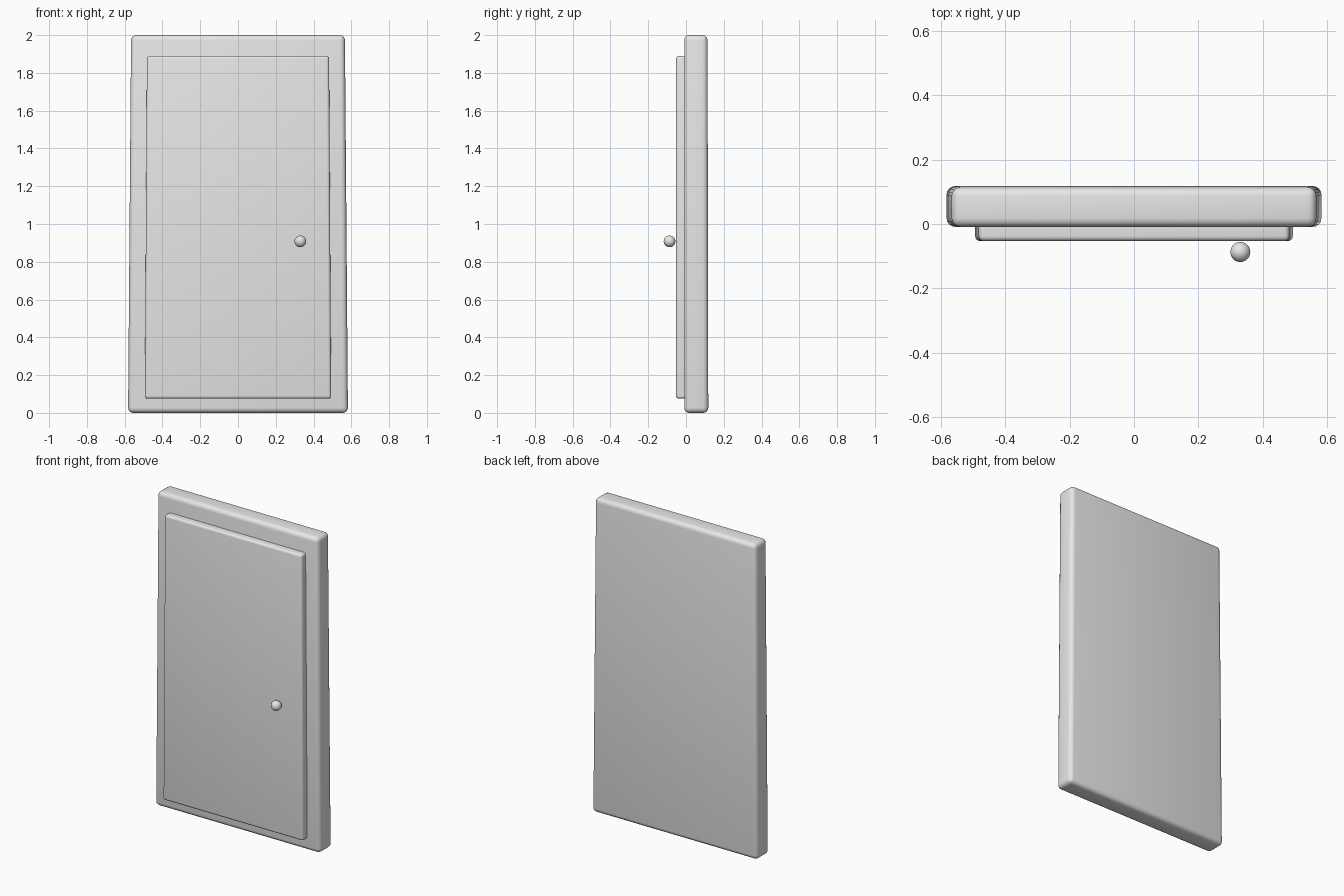
import bpy, bmesh

if "Cube" in bpy.data.objects:
    bpy.data.objects.remove(bpy.data.objects["Cube"])

grey = bpy.data.materials.new("plain grey")
grey.diffuse_color = (0.8, 0.8, 0.8, 1)
grey.use_nodes = True
grey.node_tree.nodes["Principled BSDF"].inputs["Base Color"].default_value = grey.diffuse_color


def finish(obj):
    obj.data.materials.append(grey)
    bpy.ops.object.select_all(action='DESELECT')
    obj.select_set(True)
    bpy.context.view_layer.objects.active = obj


def tapered_slab(name, bottom, top, y_front, y_back, z0, z1, bevel, back_taper=0.0):
    """Rounded slab that narrows slightly towards the top."""
    bm = bmesh.new()
    bmesh.ops.create_cube(bm, size=2)
    for v in bm.verts:
        upper = v.co.z > 0
        v.co.x *= top if upper else bottom
        v.co.y = y_front if v.co.y < 0 else y_back - (back_taper if upper else 0)
        v.co.z = z1 if upper else z0
    mesh = bpy.data.meshes.new(name)
    bm.to_mesh(mesh)
    bm.free()
    obj = bpy.data.objects.new(name, mesh)
    bpy.context.collection.objects.link(obj)
    finish(obj)
    mod = obj.modifiers.new("rounded edges", 'BEVEL')
    mod.width = bevel
    mod.segments = 4
    mod.limit_method = 'NONE'
    bpy.ops.object.modifier_apply(modifier=mod.name)
    bpy.ops.object.shade_smooth_by_angle()
    return obj


# Outer frame slab and the raised door leaf
tapered_slab("door_frame", 0.582, 0.566, -0.009, 0.118, 0.0, 2.0, 0.027, 0.004)
tapered_slab("door_leaf", 0.493, 0.482, -0.053, 0.03, 0.075, 1.89, 0.015)

# Round knob
bpy.ops.mesh.primitive_uv_sphere_add(segments=32, ring_count=16, radius=0.031,
                                     location=(0.33, -0.087, 0.908))
knob = bpy.context.object
knob.name = "door_knob"
finish(knob)
bpy.ops.object.shade_smooth()
